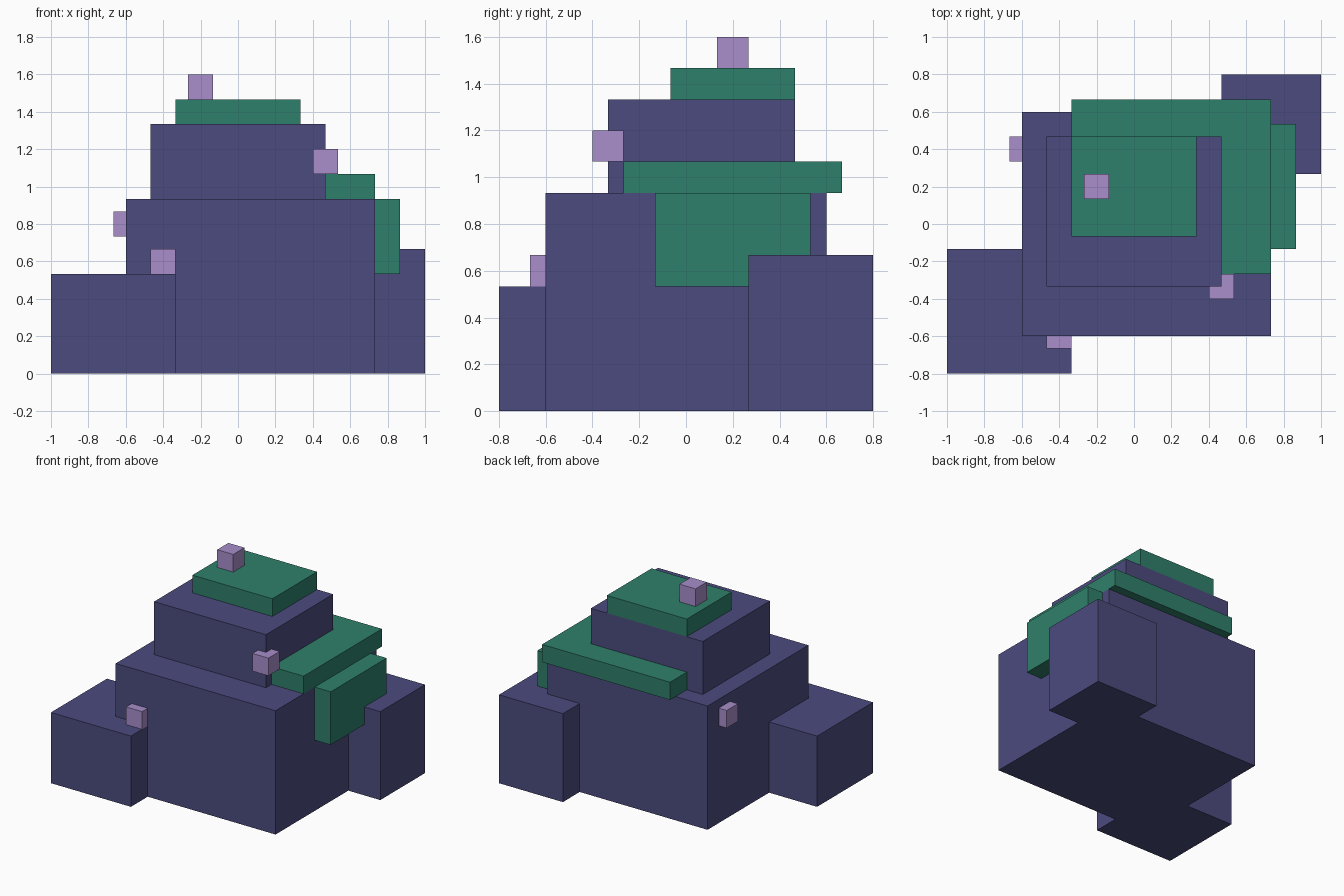
import bpy
from mathutils import Vector

cube = bpy.data.objects.get("Cube")
if cube:
    bpy.data.objects.remove(cube, do_unlink=True)

UNIT = 1 / 15  # every part sits on this grid


def material(name, rgb):
    mat = bpy.data.materials.new(name)
    mat.use_nodes = True
    mat.diffuse_color = (*rgb, 1)
    bsdf = next(n for n in mat.node_tree.nodes if n.type == "BSDF_PRINCIPLED")
    bsdf.inputs["Base Color"].default_value = (*rgb, 1)
    return mat


stone = material("slate_purple", (0.072, 0.070, 0.209))
moss = material("moss_green", (0.028, 0.216, 0.146))
crystal = material("pale_lilac", (0.392, 0.271, 0.597))


def box(name, low, high, mat):
    """Box between two grid corners."""
    low, high = Vector(low) * UNIT, Vector(high) * UNIT
    bpy.ops.mesh.primitive_cube_add(size=1, location=(low + high) / 2)
    obj = bpy.context.object
    obj.name = name
    for v in obj.data.vertices:
        v.co = v.co * (high - low)
    obj.data.materials.append(mat)


# Rock masses
box("main_rock", (-9, -9, 0), (11, 9, 14), stone)
box("front_rock", (-15, -12, 0), (-5, -2, 8), stone)
box("back_rock", (7, 4, 0), (15, 12, 10), stone)
box("upper_rock", (-7, -5, 14), (7, 7, 20), stone)

# Moss slabs
box("top_moss", (-5, -1, 20), (5, 7, 22), moss)
box("ledge_moss", (-5, -4, 14), (11, 10, 16), moss)
box("hanging_moss", (11, -2, 8), (13, 8, 14), moss)

# Small crystals, all the same size
crystals = {
    "top_crystal": (-4, 2, 22),
    "ledge_crystal": (6, -6, 16),
    "front_crystal": (-7, -10, 8),
    "side_crystal": (-10, 5, 11),
}
for name, corner in crystals.items():
    box(name, corner, [c + 2 for c in corner], crystal)
